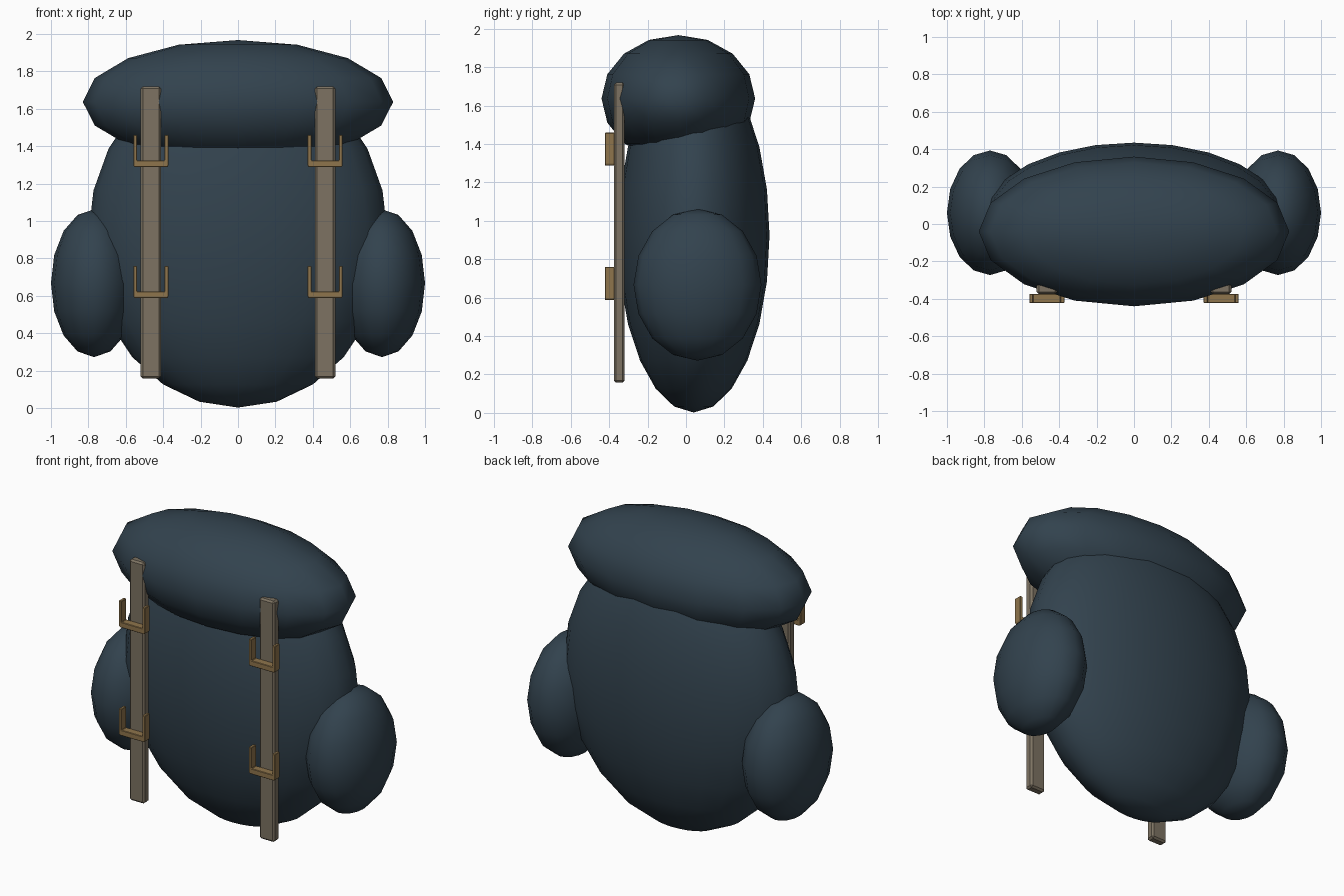
import bpy, math

if "Cube" in bpy.data.objects:
    bpy.data.objects.remove(bpy.data.objects["Cube"])


def material(name, rgb):
    m = bpy.data.materials.new(name)
    m.diffuse_color = (*rgb, 1)
    m.use_nodes = True
    m.node_tree.nodes["Principled BSDF"].inputs["Base Color"].default_value = m.diffuse_color
    return m


NAVY = material("navy fabric", (0.032, 0.055, 0.076))
GREY = material("grey brown webbing", (0.205, 0.170, 0.122))
BRASS = material("dull brass", (0.275, 0.178, 0.072))


def ellipsoid(name, centre, radii, segments, rings):
    bpy.ops.mesh.primitive_uv_sphere_add(segments=segments, ring_count=rings,
                                         radius=1, location=centre)
    o = bpy.context.object
    o.name = name
    o.scale = radii
    bpy.ops.object.transform_apply(location=False, rotation=False, scale=True)
    bpy.ops.object.shade_smooth()
    o.data.materials.append(NAVY)
    return o


def prism(name, outline, y0, y1, mat, bevel=0):
    """Extrude an (x, z) outline from y0 to y1."""
    n = len(outline)
    verts = [(x, y, z) for y in (y0, y1) for x, z in outline]
    faces = [tuple(range(n)), tuple(reversed(range(n, 2 * n)))]
    faces += [(i, i + n, (i + 1) % n + n, (i + 1) % n) for i in range(n)]
    me = bpy.data.meshes.new(name)
    me.from_pydata(verts, [], faces)
    me.materials.append(mat)
    o = bpy.data.objects.new(name, me)
    bpy.context.collection.objects.link(o)
    if bevel:
        b = o.modifiers.new("Bevel", 'BEVEL')
        b.width = bevel
        b.segments = 1
    return o


# Main bag and the rolled top
ellipsoid("main_bag", (0, 0.04, 0.924), (0.8, 0.395, 0.922), 24, 12)
ellipsoid("top_roll", (0, -0.04, 1.637), (0.83, 0.4, 0.33), 16, 8)

for side, s in (("left", -1), ("right", 1)):
    # Side pocket
    ellipsoid(f"{side}_pocket", (s * 0.77, 0.06, 0.667), (0.23, 0.333, 0.395), 16, 8)

    # Shoulder strap
    c = s * 0.466
    strap = [(c - 0.054, 0.157), (c + 0.054, 0.157), (c + 0.054, 1.719), (c - 0.054, 1.719)]
    prism(f"{side}_strap", strap, -0.375, -0.319, GREY, 0.011)

    # U-shaped buckles
    for label, z in (("lower", 0.587), ("upper", 1.287)):
        h, w, t, top = 0.036, 0.094, 0.02, 0.172
        u = [(-w + 0.008, 0), (w - 0.008, 0), (w, 0.008), (w, top), (w - t, top),
             (w - t, h), (-w + t, h), (-w + t, top), (-w, top), (-w, 0.008)]
        prism(f"{side}_{label}_buckle", [(c + x, z + dz) for x, dz in u],
              -0.423, -0.373, BRASS, 0.003)
